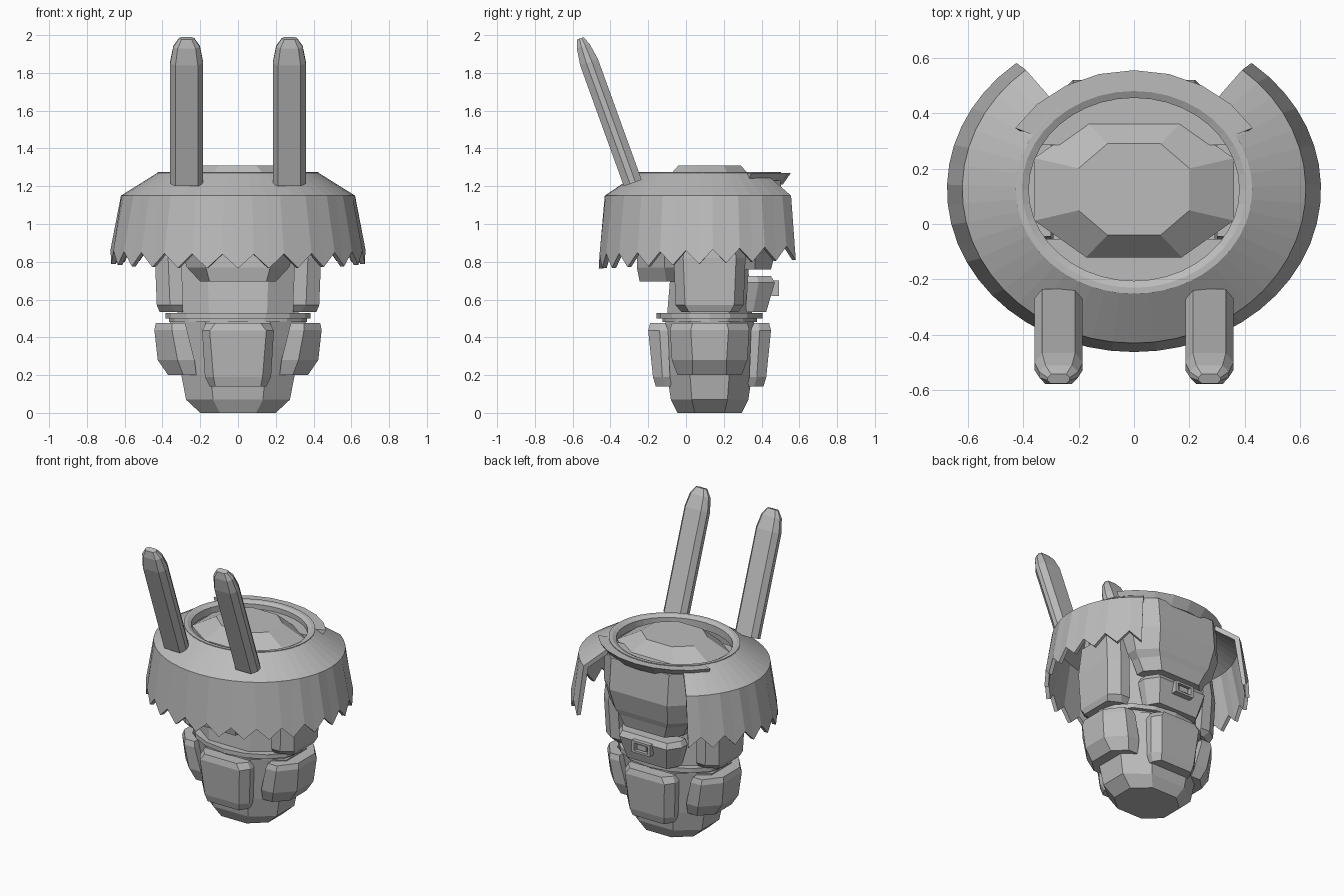
import bpy, bmesh, math
from math import sin, cos, radians

if "Cube" in bpy.data.objects:
    bpy.data.objects.remove(bpy.data.objects["Cube"])

CY = 0.125  # y of the body axis
grey = bpy.data.materials.new("grey")
grey.diffuse_color = (0.5, 0.5, 0.5, 1)
grey.use_nodes = True
grey.node_tree.nodes["Principled BSDF"].inputs["Base Color"].default_value = grey.diffuse_color


def loft(name, rings, closed=False):
    """Skin a list of equal-sized closed rings; cap the ends unless closed."""
    bm = bmesh.new()
    vs = [[bm.verts.new(p) for p in r] for r in rings]
    n = len(rings[0])
    pairs = list(zip(vs, vs[1:])) + ([(vs[-1], vs[0])] if closed else [])
    for a, b in pairs:
        for i in range(n):
            j = (i + 1) % n
            bm.faces.new((a[i], a[j], b[j], b[i]))
    if not closed:
        bm.faces.new(vs[0])
        bm.faces.new(vs[-1])
    bmesh.ops.recalc_face_normals(bm, faces=bm.faces)
    me = bpy.data.meshes.new(name)
    bm.to_mesh(me)
    bm.free()
    me.materials.append(grey)
    ob = bpy.data.objects.new(name, me)
    bpy.context.collection.objects.link(ob)
    return ob


def octagon(z, hx, hy, fx=0.48, fy=0.46):
    a, b = hx * fx, hy * fy
    return [(x, CY + y, z) for x, y in ((a, -hy), (hx, -b), (hx, b), (a, hy),
                                        (-a, hy), (-hx, b), (-hx, -b), (-a, -hy))]


def panel(name, angle, rows):
    """Armour plate facing -y turned by angle.
    Row: z, half width, inner edge depth, side depth, flat half width, outer depth."""
    c, s = cos(radians(angle)), sin(radians(angle))
    rings = []
    for z, w, d0, d1, f, d2 in rows:
        pts = [(-w, d0), (-w, d1), (-f, d2), (f, d2), (w, d1), (w, d0)]
        rings.append([(u * c + d * s, CY + u * s - d * c, z) for u, d in pts])
    return loft(name, rings)


def sweep(name, section, t0, t1, n, closed=False):
    """Sweep a section of (rx, ry, z) around an ellipse; section may depend on step."""
    rings = []
    for i in range(n if closed else n + 1):
        t = radians(t0 + (t1 - t0) * i / n)
        rings.append([(rx * cos(t), CY + ry * sin(t), z) for rx, ry, z in section(i, t)])
    return loft(name, rings, closed)


# Core body and head
loft("lower_body", [octagon(0, .2, .17), octagon(.07, .275, .205), octagon(.2, .3, .225),
                    octagon(.35, .33, .23), octagon(.485, .36, .235)])
loft("head", [octagon(.52, .32, .225), octagon(.82, .34, .2), octagon(1.18, .36, .245),
              octagon(1.22, .36, .245), octagon(1.31, .2, .165)])

# Belt
sweep("belt", lambda i, t: [(.28, .18, .5), (.385, .28, .5), (.385, .28, .53), (.28, .18, .53)],
      0, 360, 16, True)
sweep("belt_lower_lip", lambda i, t: [(.28, .18, .48), (.365, .25, .48), (.365, .25, .505), (.28, .18, .505)],
      0, 360, 16, True)

# Lower armour plates: front, back and both sides
front_rows = [(.14, .15, .2, .235, .12, .285), (.19, .175, .21, .25, .13, .3),
              (.435, .19, .22, .265, .15, .325), (.475, .17, .225, .26, .12, .315)]
side_rows = [(.2, .17, .22, .29, .09, .37), (.28, .2, .23, .32, .09, .425),
             (.44, .21, .27, .35, .1, .443), (.475, .2, .28, .35, .09, .435)]
for nm, a in (("front_plate", 0), ("back_plate", 180)):
    panel(nm, a, front_rows)
for nm, a in (("right_hip_plate", 90), ("left_hip_plate", -90)):
    panel(nm, a, side_rows)

# Side head pads, reaching up under the hood
pad_rows = [(.535, .15, .29, .33, .11, .415), (.57, .18, .29, .36, .13, .43),
            (.82, .19, .3, .37, .14, .44), (1.0, .17, .3, .36, .12, .43)]
for nm, a in (("right_head_pad", 90), ("left_head_pad", -90)):
    panel(nm, a, pad_rows)

# Front brow and rear head shell
panel("front_brow", 0, [(.695, .2, .18, .23, .15, .37), (.77, .27, .18, .24, .17, .385),
                        (.9, .32, .18, .24, .19, .38), (1.15, .32, .18, .22, .19, .34)])
panel("rear_head_shell", 180, [(.76, .23, .18, .24, .15, .325), (.84, .27, .18, .24, .18, .345),
                               (.88, .31, .18, .26, .2, .36), (1.02, .35, .16, .27, .22, .395),
                               (1.23, .34, .16, .27, .22, .375)])

# Rear neck plate with a small square badge frame
panel("rear_neck_plate", 180, [(.535, .19, .19, .23, .15, .3), (.69, .24, .2, .26, .18, .345),
                               (.725, .22, .2, .25, .17, .325)])


def block(name, x, y, z, hx, hy, hz):
    loft(name, [[(x + a * hx, y + b * hy, z + c * hz) for a, b in ((-1, -1), (1, -1), (1, 1), (-1, 1))]
                for c in (-1, 1)])


block("badge_centre", 0, .468, .66, .035, .015, .018)
for s in (-1, 1):
    block("badge_side", s * .06, .472, .66, .01, .02, .04)
    block("badge_bar", 0, .472, .66 + s * .033, .06, .02, .007)


# Open-backed hood with ragged hem
def hood_section(i, t):
    hem = .785 + .05 * (1 + sin(t)) / 2 + (.055 if i % 2 else -.02)
    return [(.42, .37, 1.275), (.62, .555, 1.15), (.675, .587, hem),
            (.65, .562, hem), (.59, .525, 1.135), (.4, .35, 1.25)]


sweep("hood", hood_section, 129, 411, 40)

# Crown ring and rear band closing the gap
sweep("crown_ring", lambda i, t: [(.38, .33, 1.21), (.38, .33, 1.262), (.405, .355, 1.275),
                                  (.427, .377, 1.275), (.427, .377, 1.21)], 0, 360, 40, True)
sweep("rear_band", lambda i, t: [(.5, .43, 1.27), (.41, .37, 1.27), (.41, .37, 1.215), (.46, .388, 1.21)],
      31, 149, 8)

# Long ears leaning forward: flattened octagonal bars with blunt tips
ax, az = -.34, .94  # lean direction in y, z
for side, nm in ((1, "right_ear"), (-1, "left_ear")):
    rings = []
    for l, w, h in ((0, .087, .05), (.68, .087, .05), (.77, .07, .036), (.815, .04, .018)):
        pts = [(.68 * w, -h), (w, -.3 * h), (w, .3 * h), (.68 * w, h),
               (-.68 * w, h), (-w, .3 * h), (-w, -.3 * h), (-.68 * w, -h)]
        rings.append([(side * .272 + u, -.282 + ax * l + v * az, 1.2 + .017 + az * l - v * ax)
                      for u, v in pts])
    loft(nm, rings)
